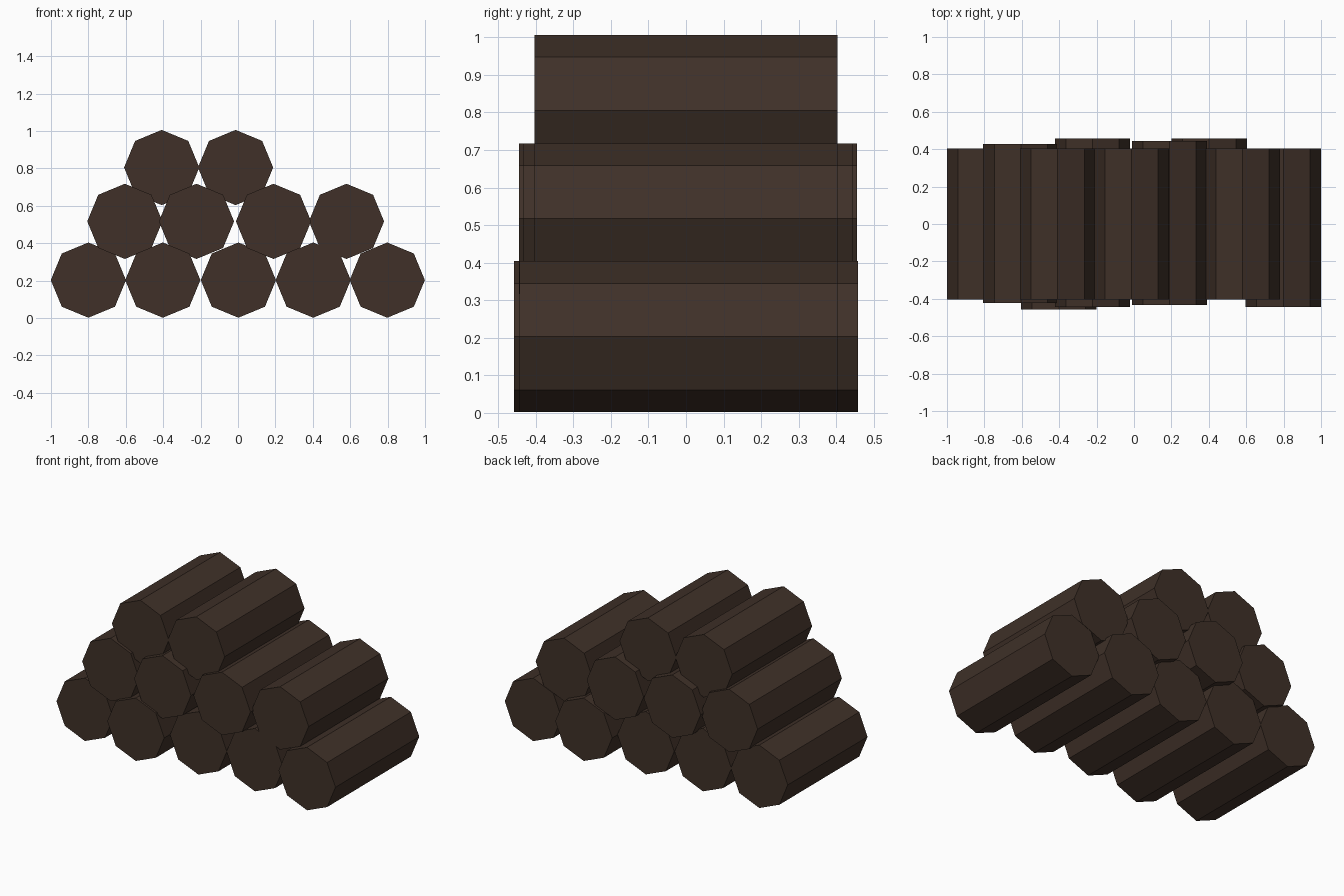
import bpy, math

if "Cube" in bpy.data.objects:
    bpy.data.objects.remove(bpy.data.objects["Cube"])

# One bark colour for every log
bark = bpy.data.materials.new("dark_brown_wood")
bark.diffuse_color = (0.050, 0.030, 0.021, 1)
bark.use_nodes = True
bark.node_tree.nodes["Principled BSDF"].inputs["Base Color"].default_value = bark.diffuse_color

R = 0.201  # log radius, eight sides with a corner pointing up


def log(name, x, z, y0, y1):
    bpy.ops.mesh.primitive_cylinder_add(
        vertices=8, radius=R, depth=y1 - y0,
        location=(x, (y0 + y1) / 2, z), rotation=(math.pi / 2, 0, 0))
    ob = bpy.context.object
    ob.name = name
    ob.data.materials.append(bark)


# Each row: height of the log centres, then (x, front end, back end)
rows = {
    "bottom_log": (0.203, [(-0.80, -0.403, 0.403), (-0.402, -0.458, 0.403),
                           (0.002, -0.403, 0.403), (0.402, -0.403, 0.458),
                           (0.798, -0.443, 0.403)]),
    "middle_log": (0.517, [(-0.605, -0.422, 0.428), (-0.222, -0.445, 0.456),
                           (0.190, -0.433, 0.444), (0.580, -0.403, 0.403)]),
    "top_log": (0.805, [(-0.408, -0.403, 0.403), (-0.013, -0.403, 0.403)]),
}

for row, (z, logs) in rows.items():
    for i, (x, y0, y1) in enumerate(logs, 1):
        log(f"{row}_{i}", x, z, y0, y1)
